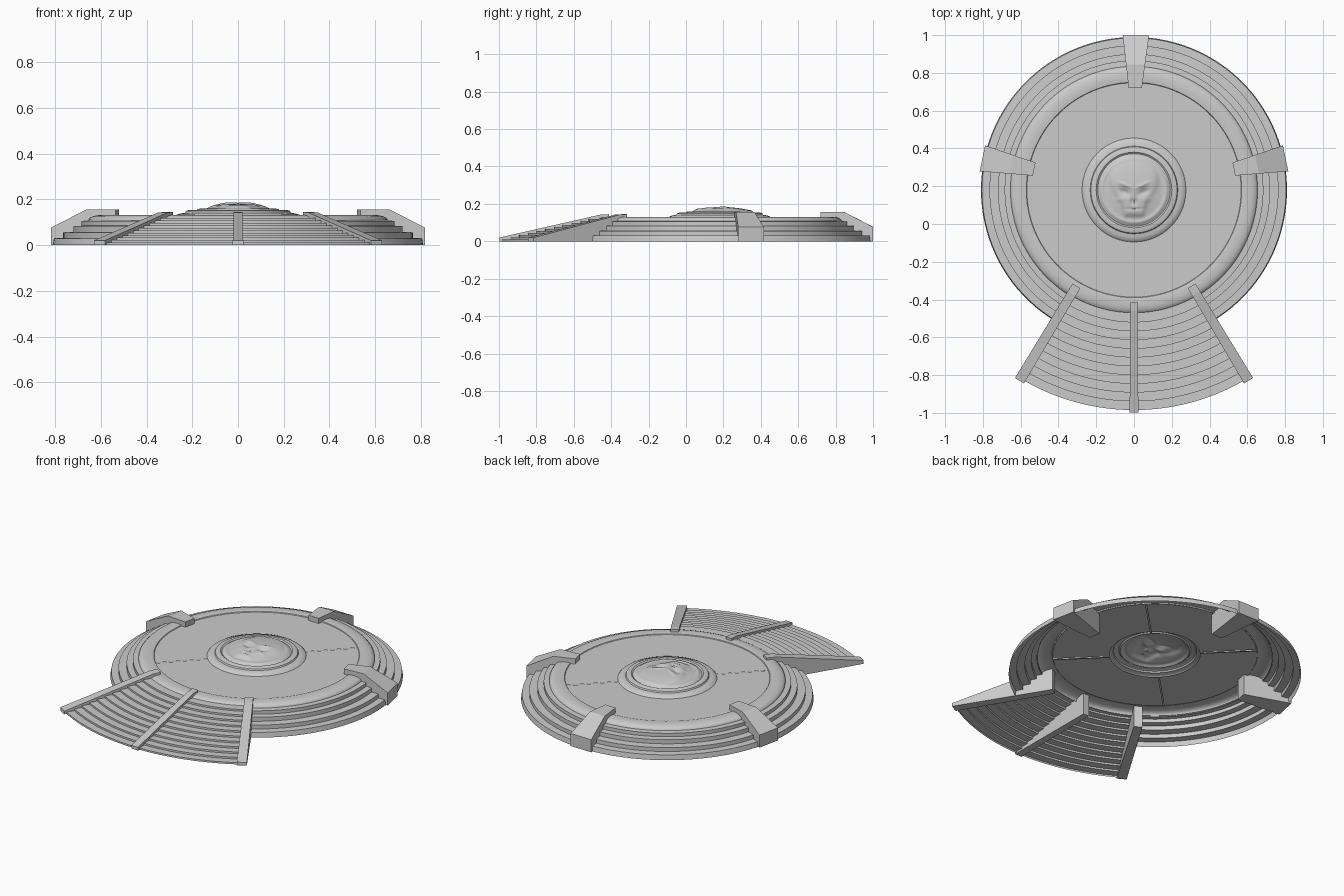
import bpy, bmesh, math
from math import sin, cos, radians, exp, hypot
from mathutils import Matrix, Vector

if "Cube" in bpy.data.objects:
    bpy.data.objects.remove(bpy.data.objects["Cube"], do_unlink=True)

CENTRE = Vector((0, 0.18, 0))      # centre of the round platform
STAIR = 31                         # half angle of the staircase
FRONT = -90

stone = bpy.data.materials.new("grey_stone")
stone.use_nodes = True
GREY = (0.6, 0.6, 0.6, 1)
stone.diffuse_color = GREY
stone.node_tree.nodes["Principled BSDF"].inputs["Base Color"].default_value = GREY


def finish(name, bm, smooth=True):
    mesh = bpy.data.meshes.new(name)
    bm.to_mesh(mesh)
    bm.free()
    mesh.materials.append(stone)
    ob = bpy.data.objects.new(name, mesh)
    ob.location = CENTRE
    bpy.context.collection.objects.link(ob)
    if smooth:
        bpy.ops.object.select_all(action='DESELECT')
        ob.select_set(True)
        bpy.context.view_layer.objects.active = ob
        bpy.ops.object.shade_smooth_by_angle(angle=radians(35))
    return ob


def sweep(name, profile, start=0, end=360, segments=96, relief=None):
    """Turn an outside-to-inside (radius, height) profile about the centre."""
    bm = bmesh.new()
    rows = []
    for k in range(segments + 1):
        a = radians(start + (end - start) * k / segments)
        row = []
        for r, z in profile:
            x, y = r * cos(a), r * sin(a)
            row.append(bm.verts.new((x, y, z + (relief(x, y) if relief else 0))))
        rows.append(row)
    for a, b in zip(rows, rows[1:]):
        for i in range(len(profile) - 1):
            bm.faces.new((a[i], b[i], b[i + 1], a[i + 1]))
    bmesh.ops.remove_doubles(bm, verts=bm.verts, dist=1e-5)
    return finish(name, bm)


def slab(name, outline, angle, inner_half, outer_half):
    """Radial wall: side outline (radius, height), width tapering along it."""
    r0 = min(p[0] for p in outline)
    r1 = max(p[0] for p in outline)
    bm = bmesh.new()
    sides = []
    for s in (-1, 1):
        side = []
        for r, z in outline:
            w = inner_half + (outer_half - inner_half) * (r - r0) / (r1 - r0)
            side.append(bm.verts.new((r, s * w, z)))
        sides.append(side)
        bm.faces.new(side)
    n = len(outline)
    for i in range(n):
        j = (i + 1) % n
        bm.faces.new((sides[0][i], sides[0][j], sides[1][j], sides[1][i]))
    bmesh.ops.recalc_face_normals(bm, faces=bm.faces)
    bmesh.ops.transform(bm, matrix=Matrix.Rotation(radians(angle), 4, 'Z'), verts=bm.verts)
    return finish(name, bm, smooth=False)


# Terraced outer ring, open where the staircase joins
terraces = [(0.81, 0), (0.805, 0.03), (0.765, 0.032), (0.765, 0.056), (0.72, 0.058),
            (0.72, 0.083), (0.685, 0.085), (0.685, 0.106), (0.65, 0.108)]
sweep("terraced_ring", terraces, FRONT + STAIR, FRONT + 360 - STAIR)

# Rounded rim around the floor
sweep("rounded_rim", [(0.655, 0.104), (0.653, 0.114), (0.645, 0.122), (0.63, 0.128),
                      (0.61, 0.131), (0.585, 0.131), (0.57, 0.129), (0.565, 0.122)])

# Four floor plates with narrow grooves between them
for q in range(4):
    mid = 45 + 90 * q
    sweep(f"floor_plate_{q + 1}", [(0.568, 0.125), (0.25, 0.125)],
          mid + 0.3, mid + 89.7, 24)
    slab(f"floor_groove_{q + 1}", [(0.25, 0.119), (0.568, 0.119), (0.568, 0.122), (0.25, 0.122)],
         mid, 0.005, 0.005)

# Stepped boss in the middle
sweep("boss_rings", [(0.275, 0.125), (0.268, 0.133), (0.25, 0.139), (0.232, 0.141),
                     (0.228, 0.149), (0.215, 0.154), (0.2, 0.154), (0.192, 0.148)])


# Skull relief on the domed medallion
def bump(x, y, cx, cy, sx, sy):
    return exp(-((x - cx) / sx) ** 2 - ((y - cy) / sy) ** 2)


def plateau(d, soft):
    return 1 / (1 + exp(min(50, d / soft)))


def skull(x, y):
    u = abs(x)
    cranium = plateau(hypot(x / 0.125, (y - 0.055) / 0.115) - 1, 0.06)
    jaw = plateau(max(u - 0.062 - 0.25 * (y + 0.08), -0.135 - y, y - 0.04), 0.006)
    h = 0.011 * max(cranium, jaw)
    h -= 0.012 * bump(u, y + 0.3 * (0.05 - u), 0.052, -0.012, 0.032, 0.02)   # eyes
    h -= 0.008 * bump(u, y, 0.008, -0.062, 0.012, 0.02)                      # nose
    h -= 0.004 * bump(u, y, 0, -0.1, 0.045, 0.006)                           # mouth
    h += 0.005 * bump(u, y - 0.4 * u, 0.045, 0.008, 0.04, 0.01)              # brows
    h += 0.004 * bump(u, y, 0.075, -0.05, 0.02, 0.014)                       # cheeks
    return h


dome = []
for i in range(41):
    r = 0.192 * (1 - i / 40)
    ring = 0.006 * exp(-((r - 0.172) / 0.012) ** 2)
    dome.append((r, 0.148 + 0.025 * (1 - (r / 0.192) ** 2) + ring))
sweep("skull_medallion", dome, segments=120, relief=skull)

# Curved staircase
STEPS = 11
stairs = []
for i in range(STEPS):
    r = 1.165 - i * 0.0464
    stairs += [(r, i * 0.0108), (r, (i + 1) * 0.0108)]
stairs.append((0.65, STEPS * 0.0108))
sweep("staircase", stairs, FRONT - STAIR, FRONT + STAIR, 32)

# Sloping walls beside and between the stairs
wall = [(0.592, 0), (1.178, 0), (1.178, 0.02), (0.64, 0.142), (0.592, 0.145)]
for name, angle, half in (("right_stair_wall", FRONT - STAIR, 0.028),
                          ("middle_stair_wall", FRONT, 0.023),
                          ("left_stair_wall", FRONT + STAIR, 0.028)):
    slab(name, wall, angle, half * 0.85, half)

# Three tapered buttresses over the terraces
buttress = [(0.54, 0), (0.82, 0), (0.82, 0.077), (0.665, 0.157), (0.54, 0.157)]
for name, angle in (("left_buttress", 11.8), ("back_buttress", 89.3), ("right_buttress", 168.2)):
    slab(name, buttress, angle, 0.035, 0.07)
